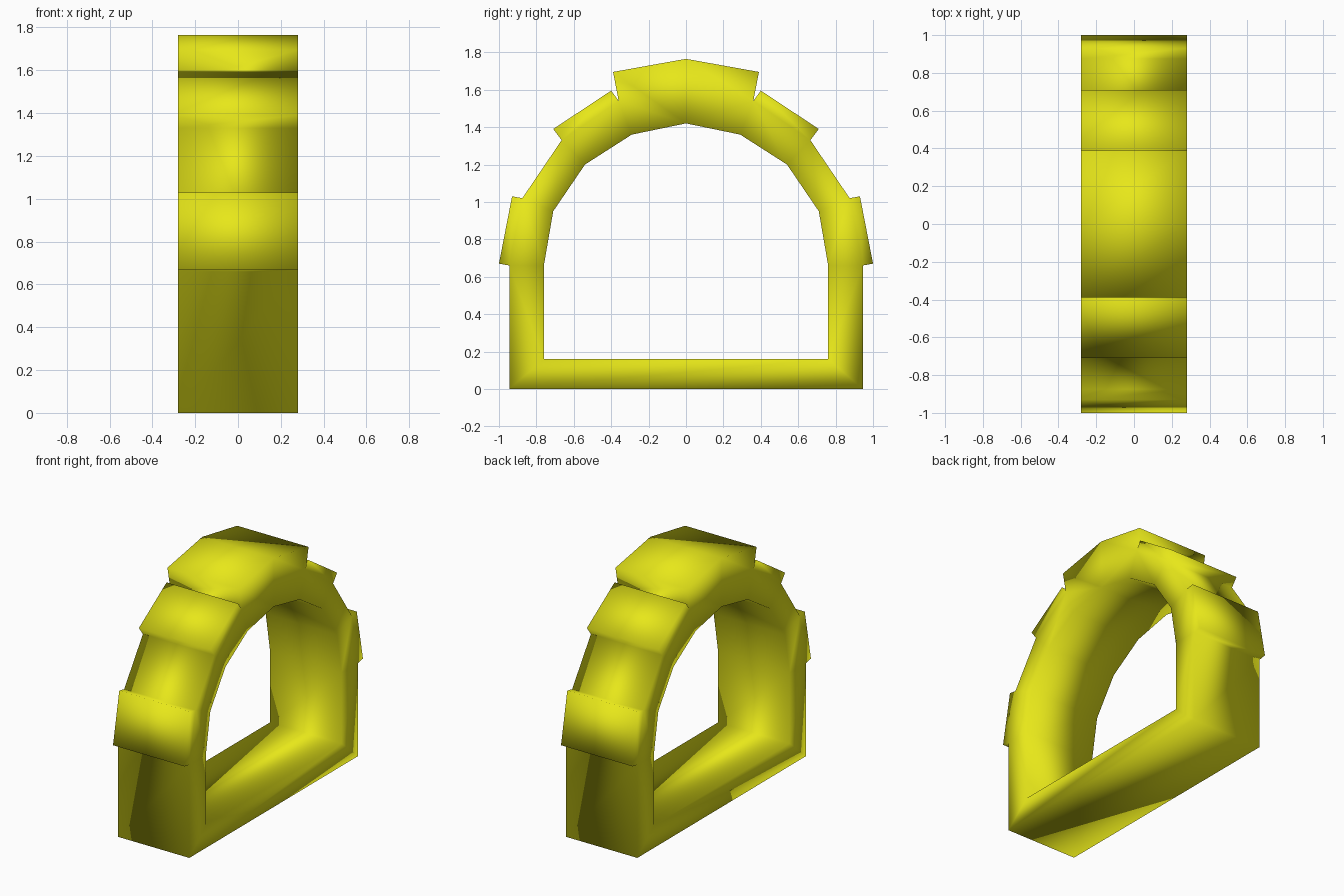
import bpy
import bmesh

cube = bpy.data.objects.get("Cube")
if cube:
    bpy.data.objects.remove(cube, do_unlink=True)

HALF_WIDTH = 0.28

yellow = bpy.data.materials.new("bright yellow")
yellow.use_nodes = True
colour = (0.8, 0.8, 0.01, 1)
yellow.diffuse_color = colour
yellow.node_tree.nodes["Principled BSDF"].inputs["Base Color"].default_value = colour

# Half profile of the arch as (y, z), from the floor corner up to the crown
inner = [(0.76, 0.16), (0.76, 0.66), (0.71, 0.95), (0.54, 1.20), (0.29, 1.36), (0, 1.42)]
outer = [(0.945, 0), (0.945, 0.66), (0.875, 1.02), (0.665, 1.33), (0.36, 1.54), (0, 1.765)]
# Raised stones: outer corners added on a given arch segment
stones = {1: [(1.0, 0.67), (0.93, 1.03)], 3: [(0.71, 1.39), (0.40, 1.595)]}
crown_corner = (0.39, 1.695)

bm = bmesh.new()


def add_face(points, side=1):
    bm.faces.new([bm.verts.new((-HALF_WIDTH, side * y, z)) for y, z in points])


# Walls and arch, both sides
for side in (1, -1):
    for i in range(5):
        if i == 4:
            add_face([inner[4], outer[4], crown_corner, outer[5], inner[5]], side)
        else:
            add_face([inner[i], outer[i], outer[i + 1], inner[i + 1]], side)
        if i in stones:
            add_face([outer[i], *stones[i], outer[i + 1]], side)

# Floor bar
(iy, iz), (oy, oz) = inner[0], outer[0]
add_face([(-oy, oz), (oy, oz), (iy, iz), (-iy, iz)])

# Weld the profile and give it its width
bmesh.ops.remove_doubles(bm, verts=bm.verts[:], dist=0.001)
bmesh.ops.recalc_face_normals(bm, faces=bm.faces[:])
result = bmesh.ops.extrude_face_region(bm, geom=bm.faces[:], use_keep_orig=True)
new_verts = [g for g in result["geom"] if isinstance(g, bmesh.types.BMVert)]
bmesh.ops.translate(bm, verts=new_verts, vec=(2 * HALF_WIDTH, 0, 0))
bmesh.ops.recalc_face_normals(bm, faces=bm.faces[:])
for face in bm.faces:
    face.smooth = True

mesh = bpy.data.meshes.new("stone_arch")
bm.to_mesh(mesh)
bm.free()
mesh.materials.append(yellow)
arch = bpy.data.objects.new("stone_arch", mesh)
bpy.context.collection.objects.link(arch)
